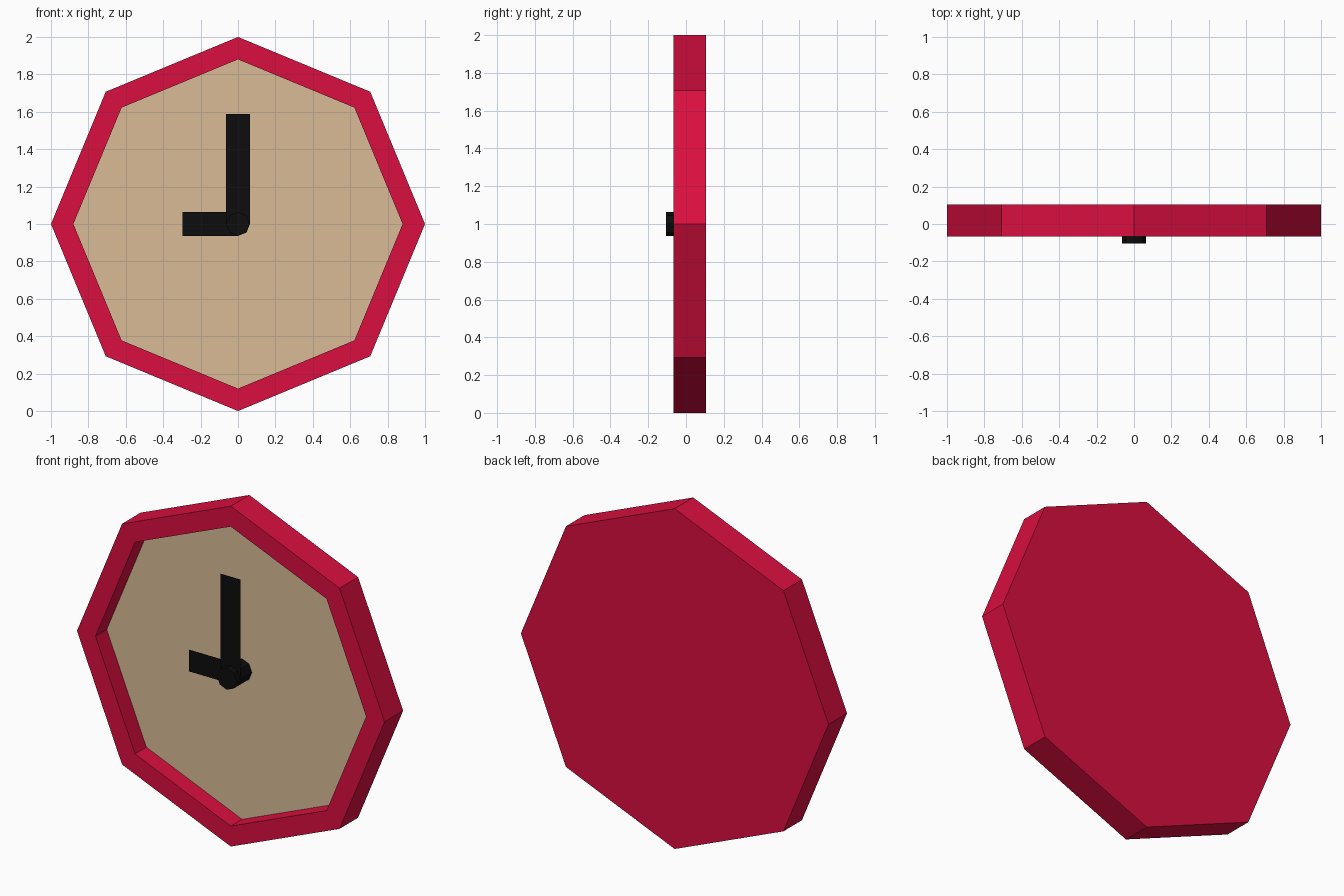
import bpy, bmesh
from math import sin, cos, tau

if "Cube" in bpy.data.objects:
    bpy.data.objects.remove(bpy.data.objects["Cube"])

CENTRE_Z = 1.0


def material(name, rgb):
    m = bpy.data.materials.new(name)
    m.diffuse_color = (*rgb, 1)
    m.use_nodes = True
    m.node_tree.nodes["Principled BSDF"].inputs["Base Color"].default_value = m.diffuse_color
    return m


def finish(name, bm, mat):
    mesh = bpy.data.meshes.new(name)
    bm.to_mesh(mesh)
    bm.free()
    mesh.materials.append(mat)
    obj = bpy.data.objects.new(name, mesh)
    bpy.context.collection.objects.link(obj)
    return obj


def octagon_part(name, profile, mat, front=False, back=False):
    """Sweep (radius, y) points round the clock's axis in eight steps."""
    bm = bmesh.new()
    rings = [[bm.verts.new((r * sin(tau * i / 8), y, CENTRE_Z + r * cos(tau * i / 8)))
              for i in range(8)] for r, y in profile]
    for a, b in zip(rings, rings[1:]):
        for i in range(8):
            j = (i + 1) % 8
            bm.faces.new((a[i], a[j], b[j], b[i]))
    if front:
        bm.faces.new(rings[0][::-1])
    if back:
        bm.faces.new(rings[-1])
    return finish(name, bm, mat)


def hand(name, x0, x1, z0, z1, y, mat):
    """Flat strip facing the front."""
    bm = bmesh.new()
    corners = ((x0, z0), (x1, z0), (x1, z1), (x0, z1))
    bm.faces.new([bm.verts.new((x, y, z)) for x, z in corners])
    return finish(name, bm, mat)


red = material("red", (0.70, 0.0045, 0.05))
tan = material("tan", (0.70, 0.50, 0.31))
black = material("black", (0.004, 0.004, 0.004))

FACE_Y, RIM_Y, BACK_Y, TIP_Y = 0.038, -0.067, 0.105, -0.105

# Case: recess wall, front rim, outer wall and back
octagon_part("case", [(0.88, FACE_Y), (0.88, RIM_Y), (1, RIM_Y), (1, BACK_Y)], red, back=True)

# Recessed dial
octagon_part("dial", [(0.88, FACE_Y)], tan, front=True)

# Pivot and hands
octagon_part("pivot", [(0.064, TIP_Y), (0.064, FACE_Y)], black, front=True)
hand("minute_hand", -0.064, 0.064, 1.0, 1.587, -0.069, black)
hand("hour_hand", -0.296, 0.0, 0.936, 1.064, -0.031, black)
